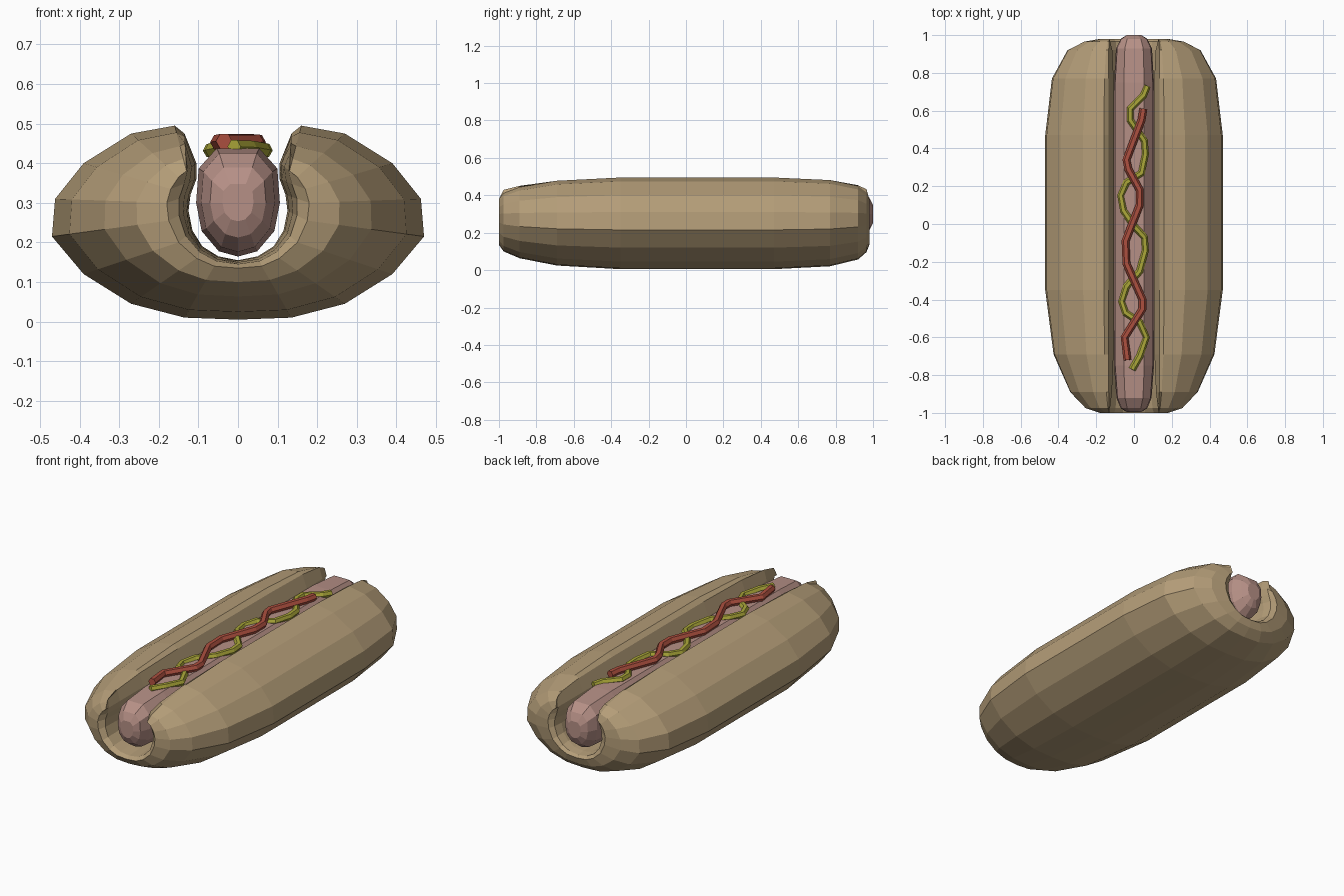
import bpy, bmesh

if "Cube" in bpy.data.objects:
    bpy.data.objects.remove(bpy.data.objects["Cube"])


def finish(obj, color):
    mat = bpy.data.materials.new(obj.name + "_material")
    mat.diffuse_color = (*color, 1)
    mat.use_nodes = True
    mat.node_tree.nodes["Principled BSDF"].inputs["Base Color"].default_value = mat.diffuse_color
    obj.data.materials.append(mat)


def loft(name, rings, color, cap):
    """Skin closed rings of equal length into one flat-shaded mesh."""
    bm = bmesh.new()
    loops = [[bm.verts.new(p) for p in ring] for ring in rings]
    n = len(rings[0])
    for a, b in zip(loops, loops[1:]):
        for i in range(n):
            j = (i + 1) % n
            bm.faces.new((a[i], a[j], b[j], b[i]))
    if cap:
        bm.faces.new(loops[0])
        bm.faces.new(loops[-1])
    bmesh.ops.remove_doubles(bm, verts=bm.verts, dist=0.0005)
    bmesh.ops.recalc_face_normals(bm, faces=bm.faces)
    mesh = bpy.data.meshes.new(name)
    bm.to_mesh(mesh)
    bm.free()
    obj = bpy.data.objects.new(name, mesh)
    bpy.context.collection.objects.link(obj)
    finish(obj, color)


def mirrored(half):
    """Open half profile starting on x = 0, extended to both sides."""
    return [(-x, z) for x, z in half[:0:-1]] + half


def mix(a, b, t):
    return (a[0] + (b[0] - a[0]) * t, a[1] + (b[1] - a[1]) * t)


# Bun: U-shaped section that closes onto a rim curve at both ends
outer = mirrored([(0, .005), (.135, .01), (.27, .045), (.39, .12), (.47, .215),
                  (.462, .31), (.39, .40), (.27, .475), (.16, .495)])
inner = mirrored([(0, .155), (.05, .165), (.09, .19), (.115, .23), (.125, .28),
                  (.12, .32), (.105, .36), (.105, .40), (.135, .475)])
rim = mirrored([(0, .135), (.06, .14), (.105, .16), (.15, .20), (.175, .255),
                (.18, .30), (.17, .335), (.15, .365), (.13, .38)])
rings = []
for y, t in [(-1, 0), (-.975, .27), (-.89, .55), (-.69, .85), (-.35, 1),
             (.47, 1), (.77, .88), (.92, .6), (.965, .3), (.98, 0)]:
    out = [mix(r, o, t) for r, o in zip(rim, outer)]
    inn = [mix(r, i, t ** .5) for r, i in zip(rim, inner)]
    rings.append([(x, y, z) for x, z in out + inn[::-1]])
loft("bun", rings, (.46, .34, .19), False)

# Sausage: faceted oval with rounded ends
half = [(0, .167), (.045, .18), (.085, .23), (.098, .30), (.092, .385), (.05, .435)]
section = mirrored(half)
rings = []
for y, sx, sz in [(-.995, .4, .35), (-.975, .72, .66), (-.92, .95, .93), (-.75, 1.08, 1.02),
                  (.75, 1.08, 1.02), (.93, .97, .93), (.98, .72, .66), (1, .4, .35)]:
    rings.append([(x * sx, y, .3 + (z - .3) * sz) for x, z in section])
loft("sausage", rings, (.47, .28, .24), True)


# Sauces: wavy bevelled curves turned into meshes
def sauce(name, path, z, radius, color):
    curve = bpy.data.curves.new(name + "_curve", 'CURVE')
    curve.dimensions = '3D'
    curve.bevel_depth = radius
    curve.bevel_resolution = 1
    curve.use_fill_caps = True
    spline = curve.splines.new('POLY')
    spline.points.add(len(path) - 1)
    for p, (x, y) in zip(spline.points, path):
        p.co = (x, y, z - 2 * x * x, 1)
    temp = bpy.data.objects.new(name + "_temp", curve)
    bpy.context.collection.objects.link(temp)
    bpy.context.view_layer.update()
    mesh = bpy.data.meshes.new_from_object(
        temp.evaluated_get(bpy.context.evaluated_depsgraph_get()))
    bpy.data.objects.remove(temp)
    mesh.materials.clear()
    for f in mesh.polygons:
        f.use_smooth = False
    obj = bpy.data.objects.new(name, mesh)
    bpy.context.collection.objects.link(obj)
    finish(obj, color)


sauce("mustard", [(.07, .73), (.05, .68), (-.02, .61), (-.02, .55), (.055, .44), (.06, .37),
                  (.04, .27), (-.04, .22), (-.07, .15), (-.055, .07), (0, -.01), (.055, -.07),
                  (.06, -.14), (.03, -.25), (-.04, -.33), (-.065, -.41), (-.045, -.47),
                  (.03, -.52), (.065, -.6), (.03, -.7), (-.01, -.77)],
      .442, .019, (.40, .38, .04))
sauce("ketchup", [(.05, .61), (.04, .55), (-.04, .34), (-.03, .29), (.03, .18), (.03, .1),
                  (-.045, -.09), (-.04, -.21), (.045, -.4), (.045, -.45), (-.05, -.6),
                  (-.035, -.72)],
      .458, .021, (.42, .08, .05))
